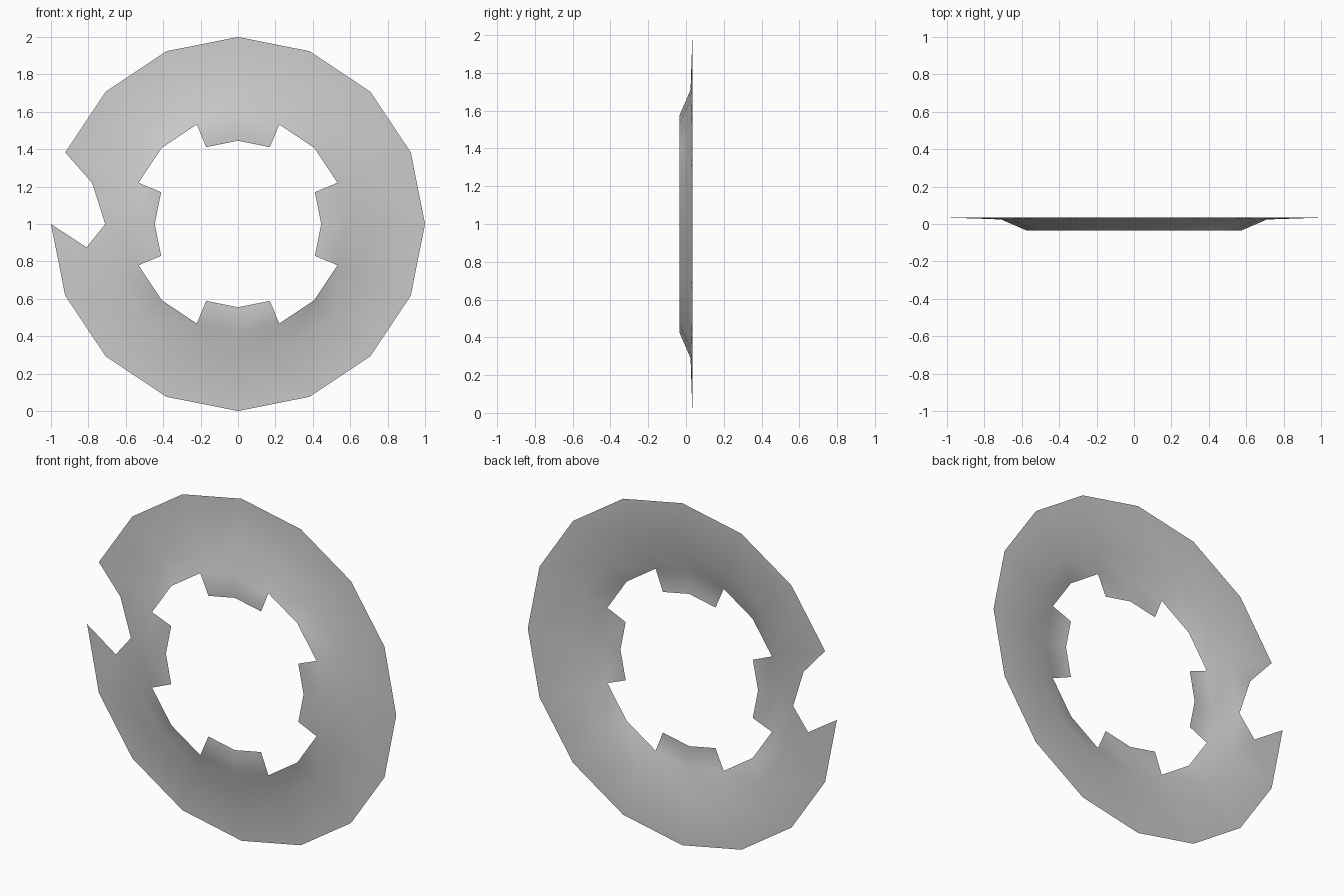
import bpy, bmesh
from math import cos, sin, radians

if "Cube" in bpy.data.objects:
    bpy.data.objects.remove(bpy.data.objects["Cube"])

N = 16
STEP = 360 / N
bm = bmesh.new()


def vert(x, y, z):
    return bm.verts.new((x, y, z))


def ring(r, y, wanted=range(N)):
    """Ring vertices around the y axis, keyed by segment index."""
    return {i: vert(r * cos(radians(i * STEP)), y, 1 + r * sin(radians(i * STEP)))
            for i in wanted}


# Dished ring profile: outer rim, bend, raised inner edge
outer = ring(1.0, 0.034)
bend = ring(0.71, 0.024)
inner = ring(0.576, -0.034)

# Four inner tabs, each two segments wide
tab_sectors = [i for c in (0, 4, 8, 12) for i in ((c - 1) % N, c)]
tab = ring(0.445, -0.03, sorted({j for i in tab_sectors for j in (i, (i + 1) % N)}))


def quad(a, b, i):
    j = (i + 1) % N
    bm.faces.new((a[i], a[j], b[j], b[i]))


for i in range(N):
    quad(bend, inner, i)
    if i not in (7, 8):
        quad(outer, bend, i)
    if i in tab_sectors:
        quad(inner, tab, i)

# Broken notch in the rim on the left side
upper = vert(-0.78, 0.028, 1.22)
lower = vert(-0.81, 0.028, 0.875)
for f in ((outer[7], upper, bend[7]), (upper, bend[8], bend[7]),
          (outer[8], outer[9], lower), (outer[9], bend[9], lower),
          (lower, bend[9], bend[8])):
    bm.faces.new(f)

for f in bm.faces:
    f.smooth = True
mesh = bpy.data.meshes.new("notched_ring")
bm.to_mesh(mesh)
bm.free()
obj = bpy.data.objects.new("notched_ring", mesh)
bpy.context.collection.objects.link(obj)
